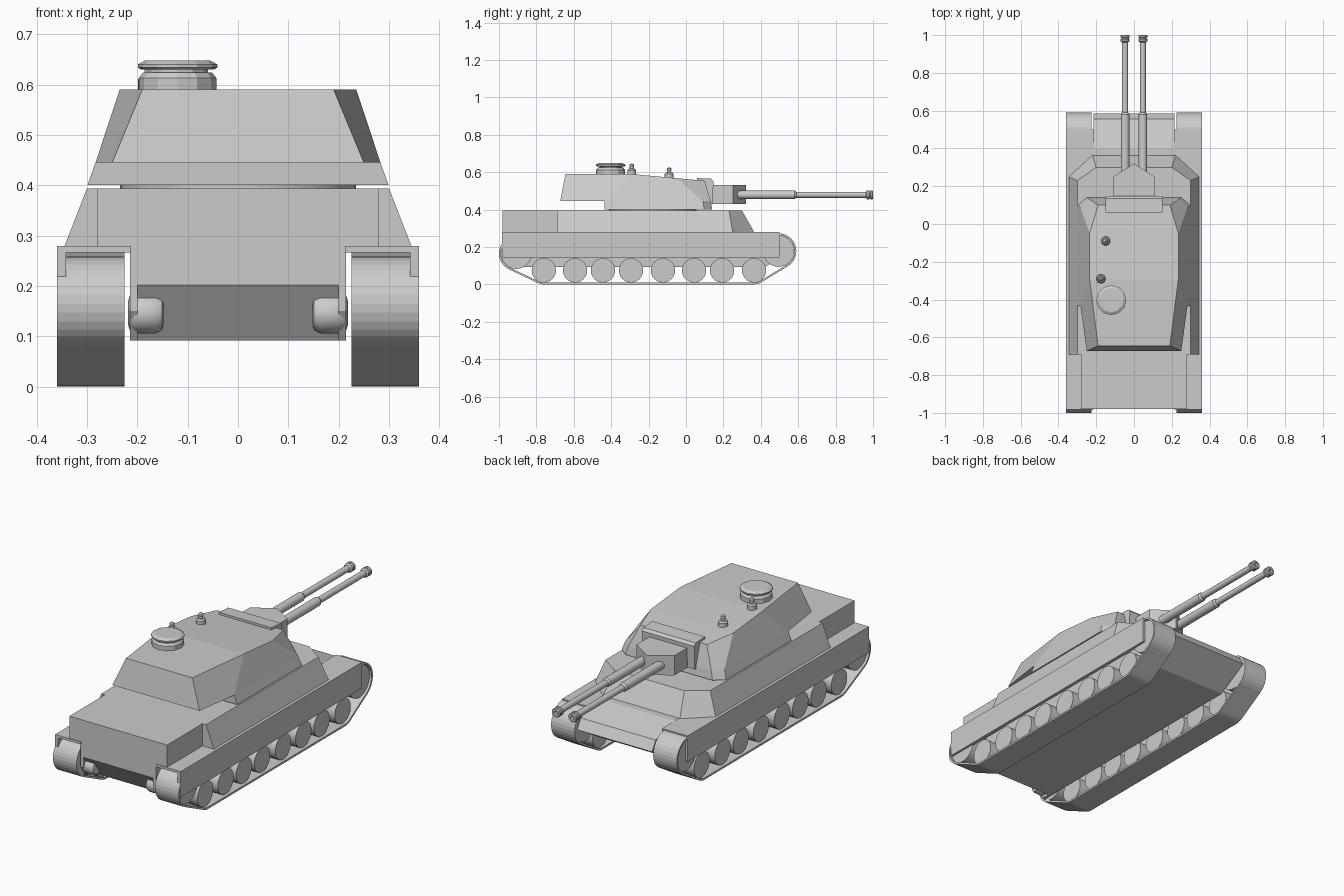
import bpy, bmesh, math
from mathutils import Matrix, Vector
from mathutils.geometry import convex_hull_2d

if "Cube" in bpy.data.objects:
    bpy.data.objects.remove(bpy.data.objects["Cube"])


def finish(name, bm, smooth=False):
    bmesh.ops.recalc_face_normals(bm, faces=bm.faces)
    me = bpy.data.meshes.new(name)
    bm.to_mesh(me)
    bm.free()
    ob = bpy.data.objects.new(name, me)
    bpy.context.collection.objects.link(ob)
    if smooth:
        bpy.ops.object.select_all(action='DESELECT')
        ob.select_set(True)
        bpy.context.view_layer.objects.active = ob
        bpy.ops.object.shade_smooth_by_angle(angle=math.radians(30))
    return ob


def prism(name, profile, x0, x1):
    """Extrude a (y, z) profile along x."""
    bm = bmesh.new()
    a = [bm.verts.new((x0, y, z)) for y, z in profile]
    b = [bm.verts.new((x1, y, z)) for y, z in profile]
    n = len(a)
    bm.faces.new(a)
    bm.faces.new(b)
    for i in range(n):
        bm.faces.new((a[i], a[(i + 1) % n], b[(i + 1) % n], b[i]))
    return finish(name, bm)


def box(name, x, y, z):
    return prism(name, [(y[0], z[0]), (y[1], z[0]), (y[1], z[1]), (y[0], z[1])], *x)


def loft(name, bottom, top):
    """Solid between two half outlines (x, y, z), mirrored across x = 0."""
    bm = bmesh.new()
    mk = lambda pts, s: [bm.verts.new((s * x, y, z)) for x, y, z in pts]
    br, bl, tr, tl = mk(bottom, 1), mk(bottom, -1), mk(top, 1), mk(top, -1)
    for i in range(len(bottom) - 1):
        bm.faces.new((br[i], br[i + 1], tr[i + 1], tr[i]))
        bm.faces.new((bl[i], bl[i + 1], tl[i + 1], tl[i]))
        bm.faces.new((br[i], br[i + 1], bl[i + 1], bl[i]))
        bm.faces.new((tr[i], tr[i + 1], tl[i + 1], tl[i]))
    for i in (0, -1):
        bm.faces.new((br[i], bl[i], tl[i], tr[i]))
    return finish(name, bm)


def lathe(name, profile, loc, axis='Z', seg=24, smooth=True):
    """Revolve (radius, height) points about an axis through loc."""
    rot = {'Z': Matrix(), 'Y': Matrix.Rotation(-math.pi / 2, 4, 'X'),
           'X': Matrix.Rotation(math.pi / 2, 4, 'Y')}[axis]
    bm = bmesh.new()
    rings = []
    for r, h in profile:
        ang = [2 * math.pi * k / seg for k in range(seg)]
        rings.append([bm.verts.new(rot @ Vector((r * math.cos(a), r * math.sin(a), h)) + Vector(loc))
                      for a in ang])
    for a, b in zip(rings, rings[1:]):
        for k in range(seg):
            bm.faces.new((a[k], a[(k + 1) % seg], b[(k + 1) % seg], b[k]))
    bm.faces.new(rings[0])
    bm.faces.new(rings[-1])
    return finish(name, bm, smooth)


def flat(pts, z):
    return [(x, y, z) for x, y in pts]


# Lower hull with sloped nose and undercut tail, plus side plates
prism("lower_hull", [(-.98, .28), (-.98, .202), (-.90, .092), (.42, .092), (.585, .19),
                     (.555, .24), (.40, .28)], -.2, .2)
for s, side in ((1, "right"), (-1, "left")):
    prism("hull_side_plate_" + side, [(-.98, .28), (-.98, .15), (-.94, .092), (.42, .092),
                                      (.585, .19), (.555, .24), (.40, .28)], s * .2, s * .215)

# Upper hull: rear engine box and sloped superstructure
box("engine_deck", (-.28, .28), (-.98, -.69), (.275, .394))
loft("superstructure",
     flat([(.345, -.69), (.345, .25), (.22, .365)], .278),
     flat([(.30, -.69), (.30, .23), (.20, .30)], .394))

# Running gear
WHEELS = [-.76, -.593, -.444, -.294, -.123, .043, .193, .364]
LOOP = [(-.907, .165, .093), (-.76, .075, .075), (.364, .075, .075), (.495, .178, .095)]


def track(name, x0, x1):
    outer, inner = [], []
    for cy, cz, r in LOOP:
        for k in range(32):
            c, s = math.cos(k * math.pi / 16), math.sin(k * math.pi / 16)
            outer.append((cy + r * c, cz + r * s))
            inner.append((cy + (r - .01) * c, cz + (r - .01) * s))
    ids = convex_hull_2d([Vector(p) for p in outer])
    bm = bmesh.new()
    loops = [[bm.verts.new((x, *pts[i])) for i in ids]
             for x, pts in ((x0, outer), (x1, outer), (x1, inner), (x0, inner))]
    n = len(ids)
    for j in range(4):
        a, b = loops[j], loops[(j + 1) % 4]
        for i in range(n):
            bm.faces.new((a[i], a[(i + 1) % n], b[(i + 1) % n], b[i]))
    finish(name, bm)


for s, side in ((1, "right"), (-1, "left")):
    track("track_" + side, s * .225, s * .36)
    for i, y in enumerate(WHEELS):
        lathe(f"road_wheel_{side}_{i + 1}", [(.065, -.055), (.065, .055)],
              (s * .29, y, .075), 'X')
    for nm, (y, z, r) in (("rear_sprocket_", LOOP[0]), ("front_idler_", LOOP[3])):
        lathe(nm + side, [(r - .011, -.06), (r - .011, .06)], (s * .288, y, z), 'X', 32)
    box("side_skirt_" + side, (s * .342, s * .36), (-.983, .50), (.145, .279))
    box("fender_" + side, (s * .213, s * .36), (-.983, .50), (.266, .279))
    # Rounded final drive housing at the tail
    lathe("drive_housing_" + side,
          [(.025, -.035), (.034, -.032), (.04, -.02), (.04, .02), (.034, .032), (.025, .035)],
          (s * .183, -.935, .146), 'X')

# Turret
lathe("turret_ring", [(.234, .385), (.234, .41)], (0, -.178, 0), seg=40)
loft("turret_body",
     flat([(.25, -.672), (.283, -.435), (.283, .09), (.237, .132)], .445),
     [(.19, -.645, .59), (.235, -.29, .59), (.235, -.05, .568), (.19, .10, .554)])
loft("turret_base",
     flat([(.299, -.435), (.299, .098), (.25, .14)], .40),
     flat([(.283, -.435), (.283, .09), (.237, .132)], .445))

# Gun mount: hood and wedge-shaped mantlet
prism("mantlet_hood", [(.06, .43), (.142, .43), (.147, .552), (.135, .565), (.06, .569)],
      -.15, .15)
wedge = [(.108, .13), (.108, .25), (.002, .32)]
loft("mantlet", flat(wedge, .43), flat(wedge, .532))

# Twin guns
for s, side in ((1, "right"), (-1, "left")):
    lathe("gun_barrel_" + side,
          [(.023, .22), (.023, .58), (.016, .59), (.016, .962), (.024, .968), (.024, .978),
           (.02, .981), (.02, .985), (.024, .988), (.024, .996), (.02, 1.0), (.01, 1.0),
           (.01, .96)], (s * .047, 0, .479), 'Y', 20)

# Commander hatch and small roof fittings
lathe("cupola", [(.077, .585), (.077, .613), (.068, .624), (.06, .624), (.06, .630),
                 (.073, .630), (.079, .634), (.079, .640), (.064, .648)],
      (-.12, -.403, 0), seg=12, smooth=False)
for i, (x, y, z) in enumerate([(-.175, -.29, .588), (-.15, -.09, .568)]):
    lathe(f"antenna_base_{i + 1}",
          [(.024, -.01), (.024, .022), (.018, .03), (.011, .031), (.011, .042), (.013, .045),
           (.011, .053), (.004, .058)], (x, y, z), seg=16)
